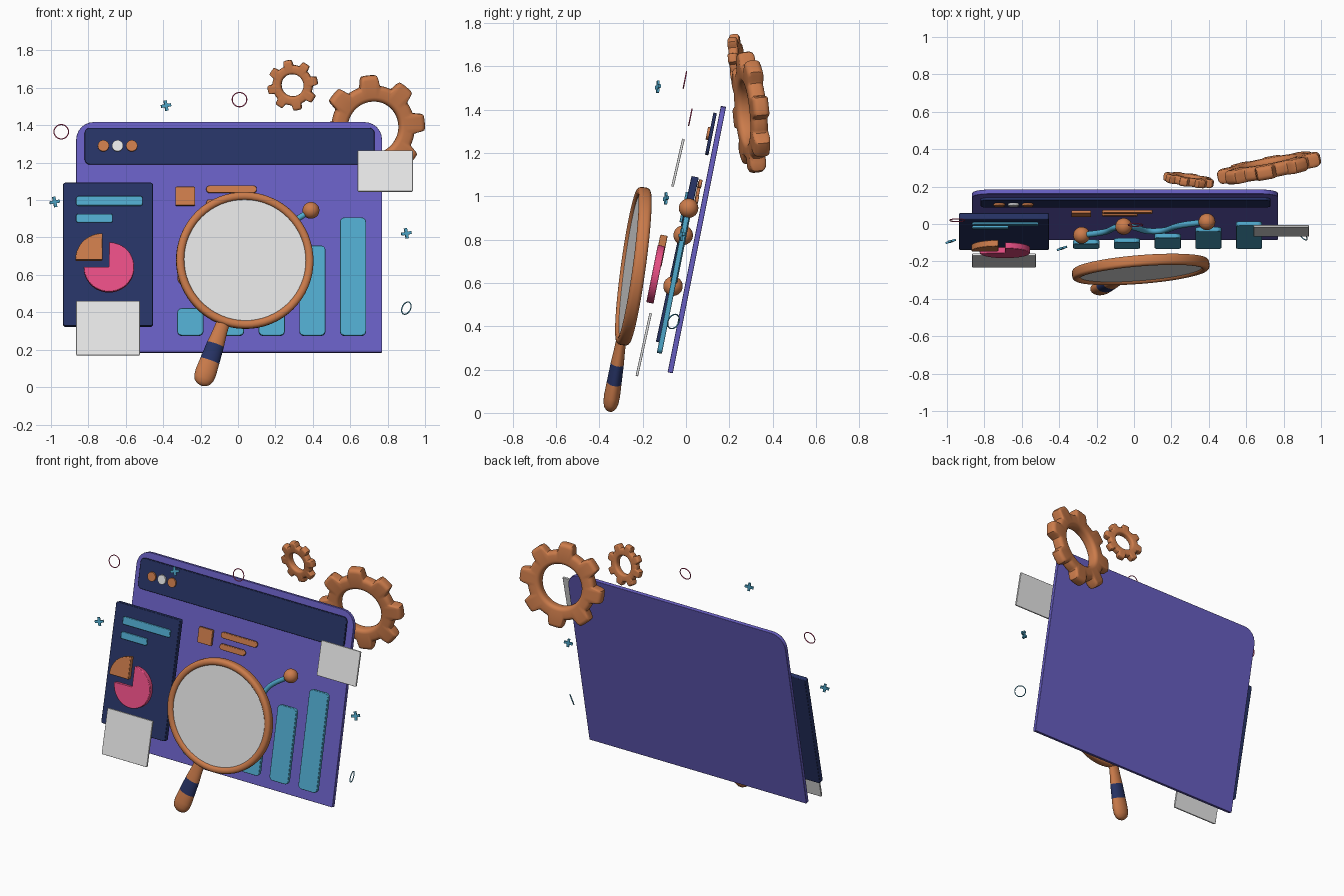
import bpy, bmesh, math
from mathutils import Matrix, Vector

if "Cube" in bpy.data.objects:
    bpy.data.objects.remove(bpy.data.objects["Cube"])


def material(name, rgb):
    m = bpy.data.materials.new(name)
    m.diffuse_color = (*rgb, 1)
    m.use_nodes = True
    m.node_tree.nodes["Principled BSDF"].inputs["Base Color"].default_value = m.diffuse_color
    return m


PURPLE = material("purple", (0.137, 0.113, 0.54))
NAVY = material("navy", (0.02, 0.033, 0.13))
TEAL = material("teal", (0.08, 0.40, 0.61))
PINK = material("pink", (0.83, 0.08, 0.24))
ORANGE = material("orange", (0.6, 0.2, 0.07))
WHITE = material("white", (0.8, 0.8, 0.8))
SLOPE = 0.2  # backward lean of the board


def frame(c, tx=0.0, tz=SLOPE):
    """Local XY lies in the plane y = tx*x + tz*z, local Z points to the front."""
    n = Vector((tx, -1, tz)).normalized()
    v = Vector((0, tz, 1)).normalized()
    v = (v - n * v.dot(n)).normalized()
    u = v.cross(n)
    m = Matrix((u, v, n)).transposed().to_4x4()
    m.translation = c
    return m


def finish(name, bm, mats, m, angle=35):
    bmesh.ops.recalc_face_normals(bm, faces=bm.faces)
    me = bpy.data.meshes.new(name)
    bm.to_mesh(me)
    bm.free()
    for mat in mats:
        me.materials.append(mat)
    ob = bpy.data.objects.new(name, me)
    bpy.context.collection.objects.link(ob)
    ob.matrix_world = m
    bpy.ops.object.select_all(action='DESELECT')
    ob.select_set(True)
    bpy.context.view_layer.objects.active = ob
    bpy.ops.object.shade_smooth_by_angle(angle=math.radians(angle))
    return ob


def prism(name, pts, depth, mat, m, bevel=0.0):
    """Extrude a flat outline, centred on its plane."""
    bm = bmesh.new()
    f = bm.faces.new([bm.verts.new((x, y, -depth / 2)) for x, y in pts])
    r = bmesh.ops.extrude_face_region(bm, geom=[f])
    vs = [g for g in r['geom'] if isinstance(g, bmesh.types.BMVert)]
    bmesh.ops.translate(bm, verts=vs, vec=(0, 0, depth))
    ob = finish(name, bm, [mat], m)
    if bevel:
        b = ob.modifiers.new("soft_edge", 'BEVEL')
        b.width, b.segments = bevel, 2
    return ob


def arc(cx, cy, r, a0, a1, n):
    return [(cx + r * math.cos(math.radians(a0 + (a1 - a0) * i / n)),
             cy + r * math.sin(math.radians(a0 + (a1 - a0) * i / n))) for i in range(n + 1)]


def plate(name, x0, x1, z0, z1, y, depth, mat, r_top=0.01, r_bot=None, slope=SLOPE):
    """Rounded plate given by its front-view extents and depth position."""
    r_bot = r_top if r_bot is None else r_bot
    w, h = (x1 - x0) / 2, (z1 - z0) / 2 * math.sqrt(1 + slope ** 2)
    pts = []
    for sx, sy, r, a in ((1, 1, r_top, 0), (-1, 1, r_top, 90), (-1, -1, r_bot, 180), (1, -1, r_bot, 270)):
        pts += arc(sx * (w - r), sy * (h - r), r, a, a + 90, 6)
    m = frame(((x0 + x1) / 2, y, (z0 + z1) / 2), 0, slope)
    return prism(name, pts, depth, mat, m, min(0.003, r_bot * 0.3))


def loop(name, inner, outer, depth, mat, m, rnd, teeth=0, tip=0.0, phase=0.0, n=64, k=4):
    """Closed ring with a rounded-box section; optional gear teeth."""
    bm = bmesh.new()
    rows = []
    for i in range(n):
        a = 2 * math.pi * i / n
        ro = outer
        if teeth:
            s = min(1, max(0, 0.5 + 1.1 * math.cos(teeth * (a - phase))))
            ro += (tip - outer) * s * s * (3 - 2 * s)
        d = depth / 2 - rnd
        sec = []
        for cx, cy, a0 in ((ro - rnd, d, 0), (inner + rnd, d, 90), (inner + rnd, -d, 180), (ro - rnd, -d, 270)):
            sec += arc(cx, cy, rnd, a0, a0 + 90, k)
        rows.append([bm.verts.new((p * math.cos(a), p * math.sin(a), h)) for p, h in sec])
    c = len(rows[0])
    for i in range(n):
        A, B = rows[i], rows[(i + 1) % n]
        for j in range(c):
            bm.faces.new((A[j], B[j], B[(j + 1) % c], A[(j + 1) % c]))
    return finish(name, bm, [mat], m, 45)


def board_y(z, y_ref, z_ref):
    return y_ref + (z - z_ref) * SLOPE


# browser board with title bar and dots
plate("board", -0.865, 0.77, 0.185, 1.415, 0.05, 0.024, PURPLE, 0.095, 0.006)
plate("title_bar", -0.82, 0.73, 1.19, 1.385, 0.115, 0.016, NAVY, 0.03)
for i, mat in enumerate((ORANGE, WHITE, ORANGE)):
    prism("title_dot", arc(0, 0, 0.03, 0, 348.75, 31), 0.012, mat,
          frame((-0.72 + 0.076 * i, 0.102, 1.29)))

# side card with text lines and pie chart
plate("side_card", -0.935, -0.455, 0.325, 1.09, -0.04, 0.034, NAVY, 0.012, slope=0.215)
plate("card_line_long", -0.865, -0.51, 0.97, 1.02, 0.0, 0.012, TEAL)
plate("card_line_short", -0.865, -0.67, 0.88, 0.925, -0.02, 0.012, TEAL)
prism("pie_main", [(0, 0)] + arc(0, 0, 0.135, 180, 450, 36), 0.034, PINK,
      frame((-0.69, -0.14, 0.64)), 0.004)
prism("pie_slice", [(0, 0)] + arc(0, 0, 0.145, 90, 180, 14), 0.034, ORANGE,
      frame((-0.725, -0.13, 0.678)), 0.004)

# blank white notes
plate("lower_note", -0.865, -0.525, 0.17, 0.46, -0.195, 0.012, WHITE, 0.006, slope=0.22)
plate("upper_note", 0.64, 0.935, 1.045, 1.265, -0.037, 0.012, WHITE, 0.006, slope=0.23)

# bar chart
for i, top in enumerate((0.42, 0.46, 0.58, 0.755, 0.905)):
    x = -0.255 + 0.2175 * i
    plate("chart_bar", x - 0.07, x + 0.07, 0.275, top, board_y((0.275 + top) / 2, -0.06, 0.59), 0.024, TEAL, 0.025)

# orange list icon and lines
plate("list_icon", -0.335, -0.23, 0.97, 1.07, 0.055, 0.016, ORANGE, 0.006)
plate("list_line_long", -0.17, 0.1, 1.038, 1.077, 0.065, 0.016, ORANGE, 0.018)
plate("list_line_short", -0.17, 0.02, 0.965, 1.003, 0.05, 0.016, ORANGE, 0.018)

# line chart: tube with ball markers
cu = bpy.data.curves.new("chart_line", 'CURVE')
cu.dimensions = '3D'
cu.bevel_depth, cu.bevel_resolution = 0.016, 3
path = [(-0.28, 0.585), (-0.16, 0.67), (-0.055, 0.82), (0.11, 0.69), (0.25, 0.85), (0.39, 0.945)]
sp = cu.splines.new('BEZIER')
sp.bezier_points.add(len(path) - 1)
for p, (x, z) in zip(sp.bezier_points, path):
    p.co = (x, board_y(z, -0.013, 0.82), z)
    p.handle_left_type = p.handle_right_type = 'AUTO'
cu.materials.append(TEAL)
line = bpy.data.objects.new("chart_line", cu)
bpy.context.collection.objects.link(line)
bpy.ops.object.select_all(action='DESELECT')
line.select_set(True)
bpy.context.view_layer.objects.active = line
bpy.ops.object.convert(target='MESH')
for x, z in (path[0], path[2], path[5]):
    bm = bmesh.new()
    bmesh.ops.create_uvsphere(bm, u_segments=24, v_segments=16, radius=0.045)
    finish("chart_marker", bm, [ORANGE], Matrix.Translation((x, board_y(z, -0.013, 0.82), z)))

# magnifying glass: rim, lens, flattened handle with dark band
lens = frame((0.036, -0.243, 0.677), 0.08, 0.137)
loop("magnifier_rim", 0.325, 0.368, 0.06, ORANGE, lens, 0.019)
prism("magnifier_lens", arc(0, 0, 0.335, 0, 354.375, 63), 0.012, WHITE, lens @ Matrix.Translation((0, 0, 0.01)))
bm = bmesh.new()
prof = [(0.345, 0.036), (0.38, 0.037), (0.43, 0.041), (0.48, 0.047), (0.575, 0.053), (0.64, 0.057),
        (0.675, 0.054), (0.698, 0.043), (0.711, 0.026), (0.716, 0.008)]
rings = []
for d, r in prof:
    rings.append([bm.verts.new((r * math.cos(t), -d, 0.65 * r * math.sin(t)))
                  for t in (2 * math.pi * i / 24 for i in range(24))])
for k, (A, B) in enumerate(zip(rings, rings[1:])):
    for i in range(24):
        f = bm.faces.new((A[i], A[(i + 1) % 24], B[(i + 1) % 24], B[i]))
        f.material_index = 1 if k == 3 else 0
bm.faces.new(rings[0])
bm.faces.new(rings[-1])
finish("magnifier_handle", bm, [ORANGE, NAVY], lens @ Matrix.Rotation(math.radians(-19), 4, 'Z'), 50)

# gears
loop("large_gear", 0.14, 0.225, 0.075, ORANGE, frame((0.722, 0.30, 1.388), 0.19, -0.09), 0.025,
     8, 0.28, math.radians(5), 192)
loop("small_gear", 0.06, 0.108, 0.045, ORANGE, frame((0.292, 0.235, 1.614), -0.14, -0.12), 0.014,
     8, 0.136, math.radians(12), 192)

# floating confetti: plus signs and thin hoops
a, b = 0.028, 0.008
plus = [(a, -b), (a, b), (b, b), (b, a), (-b, a), (-b, b), (-a, b), (-a, -b), (-b, -b), (-b, -a), (b, -a), (b, -b)]
for c in ((-0.385, -0.13, 1.505), (-0.98, -0.093, 0.99), (0.9, -0.02, 0.822)):
    prism("plus_sign", plus, 0.01, TEAL, frame(c, 0.33, 0.1) @ Matrix.Rotation(0.2, 4, 'Z'))
for c in ((-0.945, 0.02, 1.365), (0.008, -0.005, 1.537)):
    loop("pink_hoop", 0.036, 0.042, 0.006, PINK, frame(c), 0.0028, n=32, k=2)
hoop = Vector((0.7, 0.65, -0.35)).to_track_quat('Z', 'Y').to_matrix().to_4x4()
hoop.translation = (0.9, -0.058, 0.422)
loop("teal_hoop", 0.032, 0.038, 0.006, TEAL, hoop, 0.0028, n=32, k=2)
